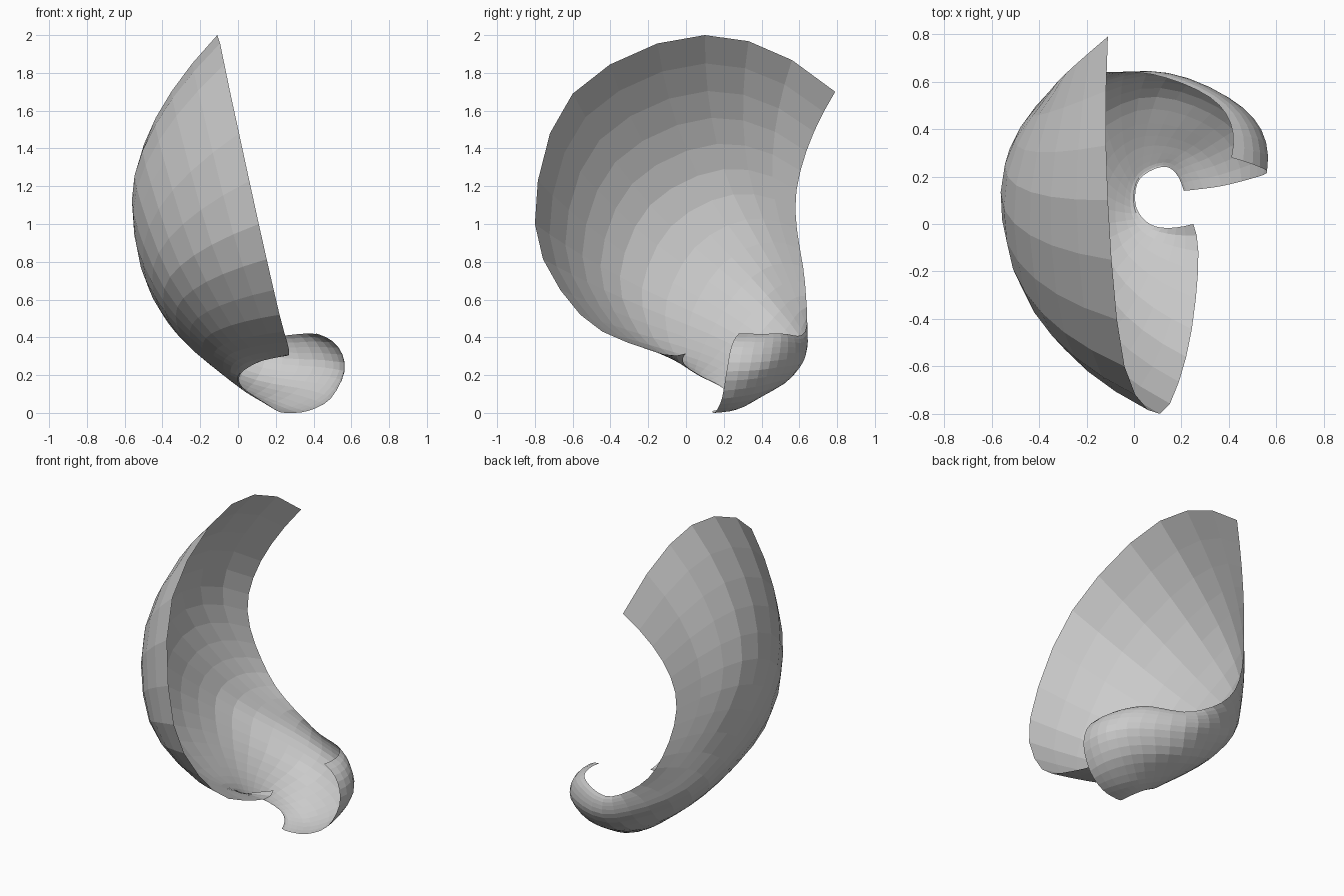
import bpy
import bmesh
from mathutils import Vector

if "Cube" in bpy.data.objects:
    bpy.data.objects.remove(bpy.data.objects["Cube"])

# Key cross-sections of the shell, small tip first, wide mouth last;
# each runs from the central hole, under and outwards, up to the lip
SECTIONS = [
    [(.21, .14, .01), (.26, .145, .0), (.37, .16, .01), (.49, .19, .075),
     (.56, .215, .22), (.53, .24, .35), (.41, .28, .42)],
    [(.14, .24, .055), (.165, .27, .043), (.25, .33, .045), (.38, .43, .12),
     (.46, .48, .24), (.43, .50, .35), (.36, .50, .42)],
    [(.025, .19, .135), (.013, .235, .13), (.0, .36, .15), (.02, .53, .20),
     (.05, .625, .30), (.06, .645, .38), (.08, .63, .43)],
    [(.01, .07, .20), (-.04, .08, .215), (-.17, .15, .29), (-.325, .26, .42),
     (-.425, .39, .58), (-.37, .51, .68), (-.23, .63, .69)],
    [(.09, -.01, .26), (.02, -.08, .29), (-.14, -.25, .42), (-.36, -.35, .72),
     (-.51, -.19, 1.10), (-.535, .2, 1.29), (-.335, .585, 1.18)],
    [(.25, .0, .315), (.27, -.20, .335), (.22, -.56, .52), (.11, -.80, 1.0),
     (-.04, -.60, 1.69), (-.11, .10, 2.0), (-.11, .79, 1.70)],
]


def smooth_line(points, steps):
    """Curve through the points, with curved ends."""
    p = [Vector(q) for q in points]
    p = ([3 * p[0] - 3 * p[1] + p[2]] + p + [3 * p[-1] - 3 * p[-2] + p[-3]])
    out = []
    for k in range(1, len(p) - 2):
        a, b, c, d = p[k - 1:k + 3]
        for s in range(steps):
            t = s / steps
            out.append(0.5 * (2 * b + (c - a) * t
                              + (2 * a - 5 * b + 4 * c - d) * t * t
                              + (3 * b - a - 3 * c + d) * t ** 3))
    out.append(p[-2])
    return out


# Refine across each section, then along the spiral
across = [smooth_line(s, 3) for s in SECTIONS]
spirals = [smooth_line(line, 5) for line in zip(*across)]

# Shell: one open sheet of flat faces
bm = bmesh.new()
grid = [[bm.verts.new(p) for p in line] for line in spirals]
for r0, r1 in zip(grid, grid[1:]):
    for i in range(len(r0) - 1):
        bm.faces.new((r0[i], r0[i + 1], r1[i + 1], r1[i]))
bmesh.ops.recalc_face_normals(bm, faces=bm.faces)
mesh = bpy.data.meshes.new("spiral_shell")
bm.to_mesh(mesh)
bm.free()
shell = bpy.data.objects.new("spiral_shell", mesh)
bpy.context.collection.objects.link(shell)
